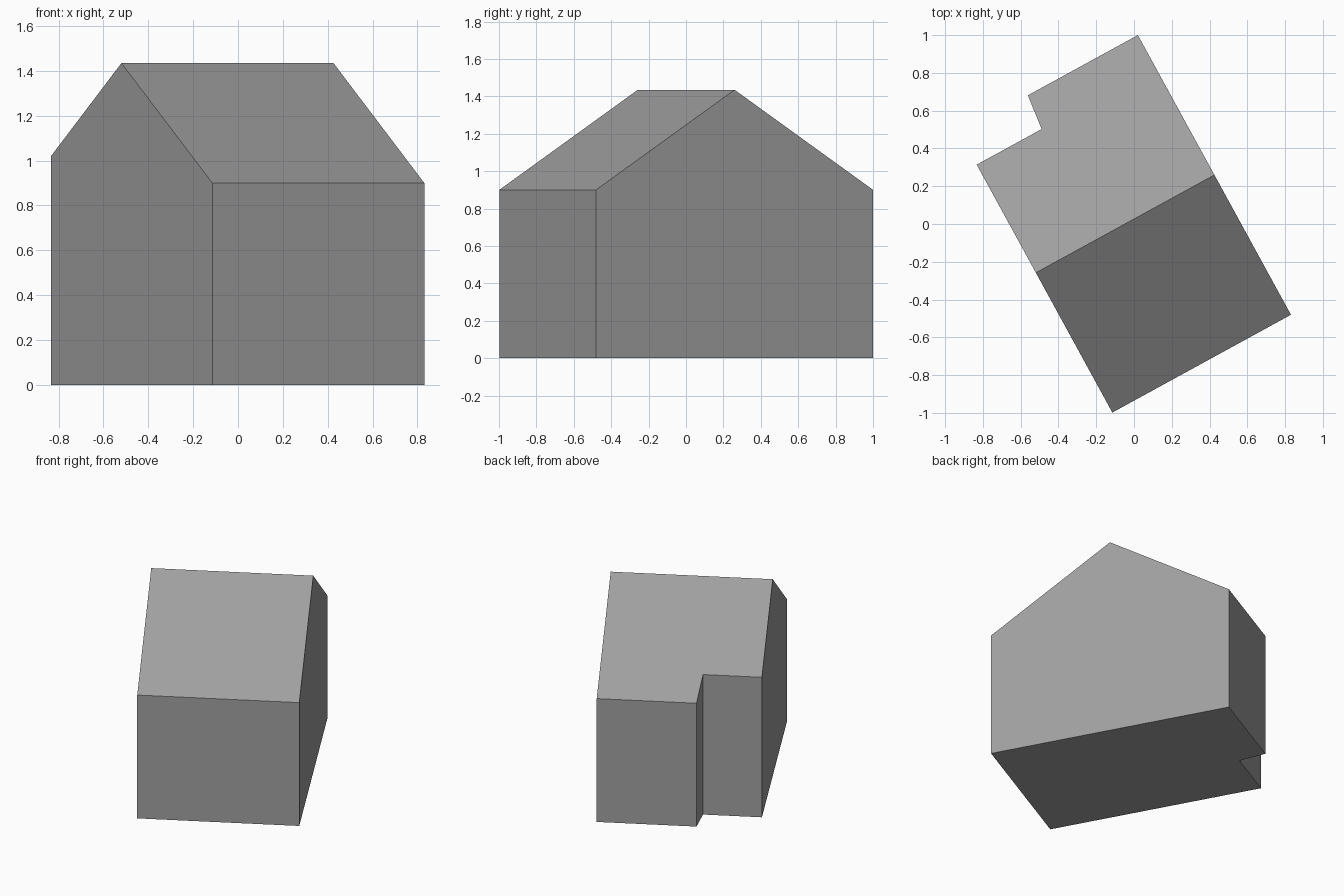
import bpy
import bmesh
from math import atan2
from mathutils import Vector, Matrix

cube = bpy.data.objects.get("Cube")
if cube:
    bpy.data.objects.remove(cube, do_unlink=True)

# Dimensions in the house's own frame: the ridge runs along local x
HALF_LEN, HALF_DEPTH = 0.539, 0.844
EAVE, RIDGE = 0.90, 1.435
TURN = atan2(0.52, 0.95)
CENTRE = Vector((-0.047, 0.001, 0))

# Plain grey
grey = bpy.data.materials.new("plain grey")
grey.use_nodes = True
colour = (0.35, 0.35, 0.35, 1)
grey.diffuse_color = colour
grey.node_tree.nodes["Principled BSDF"].inputs["Base Color"].default_value = colour

# Footprint with a notched back corner
footprint = [
    (-HALF_LEN, -HALF_DEPTH), (HALF_LEN, -HALF_DEPTH), (HALF_LEN, HALF_DEPTH),
    (-0.125, HALF_DEPTH), (-0.147, 0.652), (-HALF_LEN, 0.652),
]
bm = bmesh.new()
floor = bm.faces.new([bm.verts.new((x, y, 0)) for x, y in footprint])

# Walls raised above the ridge
raised = bmesh.ops.extrude_face_region(bm, geom=[floor], use_keep_orig=True)
tops = [v for v in raised["geom"] if isinstance(v, bmesh.types.BMVert)]
bmesh.ops.translate(bm, verts=tops, vec=(0, 0, RIDGE * 2))

# Two roof slopes sliced through the ridge and capped
for side in (-1, 1):
    normal = Vector((0, side * (RIDGE - EAVE), HALF_DEPTH)).normalized()
    cut = bmesh.ops.bisect_plane(
        bm, geom=bm.verts[:] + bm.edges[:] + bm.faces[:],
        plane_co=(0, 0, RIDGE), plane_no=normal, clear_outer=True)
    rim = [e for e in cut["geom_cut"] if isinstance(e, bmesh.types.BMEdge)]
    bmesh.ops.edgeloop_fill(bm, edges=rim)

bmesh.ops.recalc_face_normals(bm, faces=bm.faces[:])
bm.transform(Matrix.Translation(CENTRE) @ Matrix.Rotation(TURN, 4, 'Z'))

mesh = bpy.data.meshes.new("house_body")
bm.to_mesh(mesh)
bm.free()
mesh.materials.append(grey)
house = bpy.data.objects.new("house_body", mesh)
bpy.context.collection.objects.link(house)
